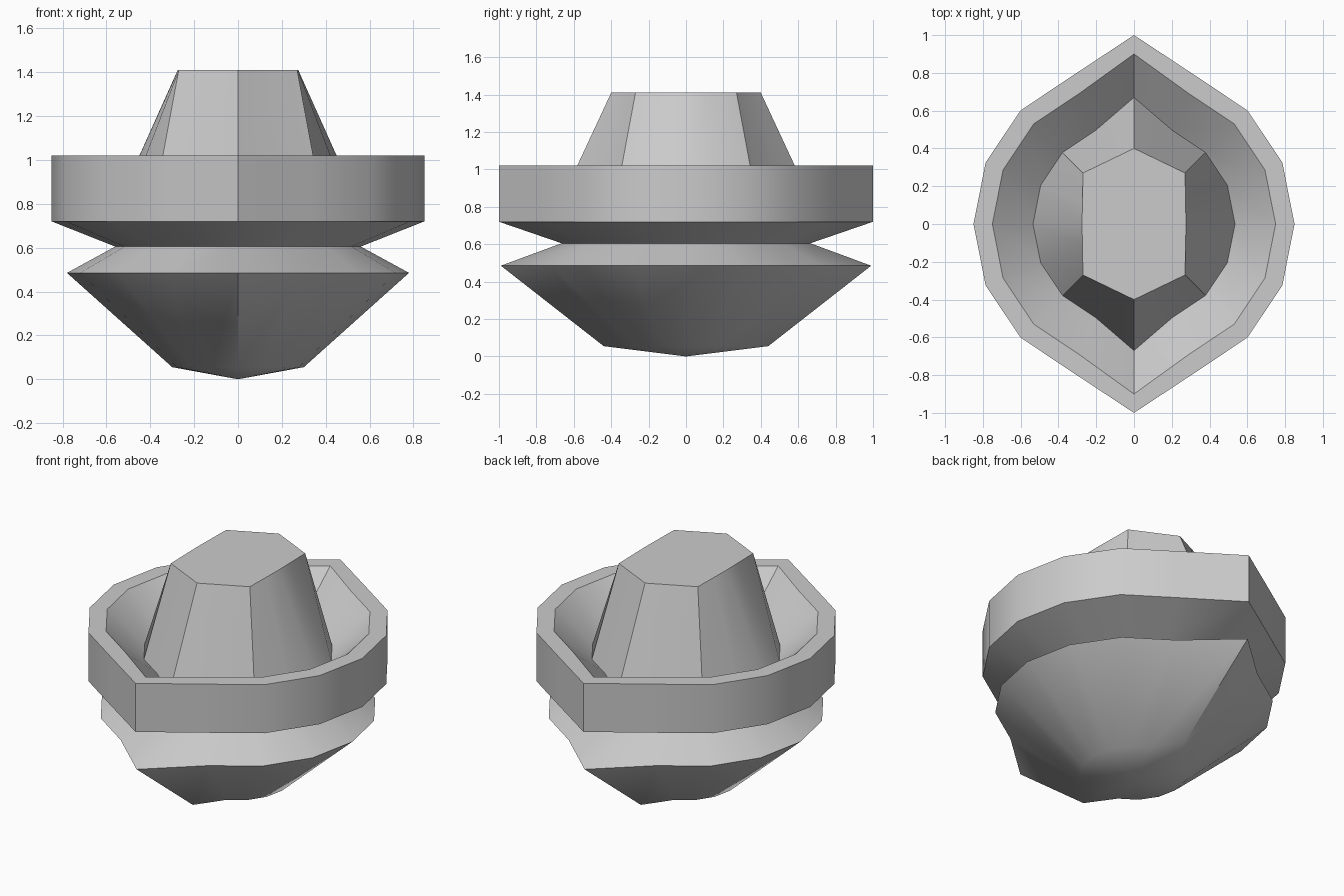
import bpy, bmesh, math

if "Cube" in bpy.data.objects:
    bpy.data.objects.remove(bpy.data.objects["Cube"])

SIDES = 16


def ring(r, pole, z):
    """16-sided circle whose front and back points are pulled out to +-pole."""
    pts = []
    for i in range(SIDES):
        a = 2 * math.pi * i / SIDES
        if i in (4, 12):
            pts.append((0, math.copysign(pole, math.sin(a)), z))
        else:
            pts.append((r * math.cos(a), r * math.sin(a), z))
    return pts


def hexagon(half_x, corner_y, pole, z):
    """Elongated hexagon with the same 16 points, for lofting to a ring."""
    quarter = [(half_x + 0.005, 0), (half_x + 0.003, corner_y * 0.42), (half_x, corner_y),
               (half_x / 2, (corner_y + pole) / 2), (0, pole)]
    half = quarter + [(-x, y) for x, y in reversed(quarter[:-1])]
    return [(x, y, z) for x, y in half + [(x, -y) for x, y in reversed(half[1:-1])]]


def loft(name, rings, start_tip=None, cap_end=False):
    bm = bmesh.new()
    loops = [[bm.verts.new(p) for p in pts] for pts in rings]
    for a, b in zip(loops, loops[1:]):
        for i in range(SIDES):
            j = (i + 1) % SIDES
            bm.faces.new((a[i], a[j], b[j], b[i]))
    if start_tip:
        tip = bm.verts.new(start_tip)
        for i in range(SIDES):
            bm.faces.new((tip, loops[0][(i + 1) % SIDES], loops[0][i]))
    if cap_end:
        bm.faces.new(loops[-1])
    mesh = bpy.data.meshes.new(name)
    bm.to_mesh(mesh)
    bm.free()
    obj = bpy.data.objects.new(name, mesh)
    bpy.context.collection.objects.link(obj)
    bpy.ops.object.select_all(action='DESELECT')
    obj.select_set(True)
    bpy.context.view_layer.objects.active = obj
    bpy.ops.object.shade_smooth_by_angle(angle=math.radians(35))
    return obj


# pointed lower hull up to the pinched waist
loft("lower_hull", [ring(0.30, 0.44, 0.055), ring(0.78, 0.99, 0.485),
                    ring(0.56, 0.665, 0.605)], start_tip=(0, 0, 0))

# collar: underside, upright wall, flat rim and inner bowl slope
loft("collar_bowl", [ring(0.56, 0.665, 0.605), ring(0.85, 1.0, 0.72),
                     ring(0.85, 1.0, 1.02), ring(0.75, 0.90, 1.02),
                     ring(0.535, 0.67, 0.83)])

# tapered centre post with hexagonal top
loft("centre_post", [ring(0.535, 0.67, 0.83), hexagon(0.27, 0.27, 0.40, 1.41)],
     cap_end=True)
